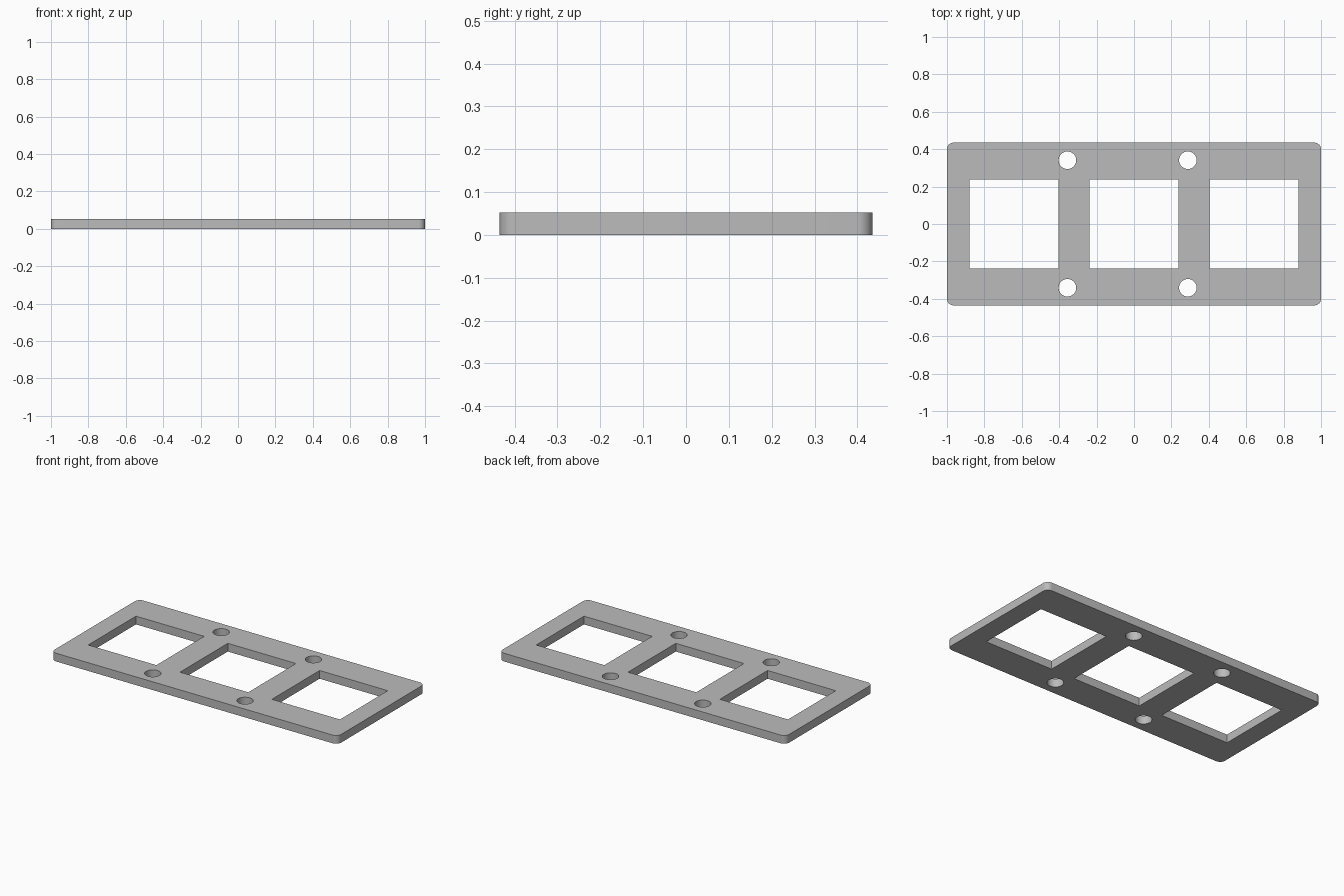
import bpy
import bmesh
from math import cos, sin, pi, radians

cube = bpy.data.objects.get("Cube")
if cube:
    bpy.data.objects.remove(cube, do_unlink=True)

HALF_X, HALF_Y, THICK = 1.0, 0.435, 0.052
CORNER, WINDOW, HOLE = 0.035, 0.238, 0.047


def arc(cx, cy, r, start, sweep, steps):
    return [(cx + r * cos(start + sweep * i / steps),
             cy + r * sin(start + sweep * i / steps)) for i in range(steps + 1)]


def add_loop(curve, points):
    spline = curve.splines.new('POLY')
    spline.points.add(len(points) - 1)
    for p, (x, y) in zip(spline.points, points):
        p.co = (x, y, 0, 1)
    spline.use_cyclic_u = True


# Flat profile, filled and extruded to the plate thickness
profile = bpy.data.curves.new("plate_profile", 'CURVE')
profile.dimensions = '2D'
profile.fill_mode = 'BOTH'
profile.extrude = THICK / 2

# Outline with rounded corners
outline = []
for i, (sx, sy) in enumerate([(1, 1), (-1, 1), (-1, -1), (1, -1)]):
    outline += arc(sx * (HALF_X - CORNER), sy * (HALF_Y - CORNER),
                   CORNER, i * pi / 2, pi / 2, 8)
add_loop(profile, outline)

# Three square windows
for cx in (-0.641, 0, 0.641):
    add_loop(profile, [(cx + sx * WINDOW, sy * WINDOW)
                       for sx, sy in [(1, 1), (-1, 1), (-1, -1), (1, -1)]])

# Four round screw holes
for cx in (-0.356, 0.288):
    for cy in (-0.341, 0.341):
        add_loop(profile, arc(cx, cy, HOLE, 0, 2 * pi, 40)[:-1])

plate = bpy.data.objects.new("mounting_plate", profile)
bpy.context.collection.objects.link(plate)
plate.location.z = THICK / 2
bpy.ops.object.select_all(action='DESELECT')
plate.select_set(True)
bpy.context.view_layer.objects.active = plate
bpy.ops.object.convert(target='MESH')
plate = bpy.context.object

# Weld the caps to the walls
bm = bmesh.new()
bm.from_mesh(plate.data)
bmesh.ops.remove_doubles(bm, verts=bm.verts, dist=0.0001)
bmesh.ops.recalc_face_normals(bm, faces=bm.faces)
bm.to_mesh(plate.data)
bm.free()
bpy.ops.object.shade_smooth_by_angle(angle=radians(30))

# Plain grey
grey = bpy.data.materials.new("grey")
grey.use_nodes = True
grey.diffuse_color = (0.5, 0.5, 0.5, 1)
grey.node_tree.nodes["Principled BSDF"].inputs["Base Color"].default_value = (0.5, 0.5, 0.5, 1)
plate.data.materials.clear()
plate.data.materials.append(grey)
